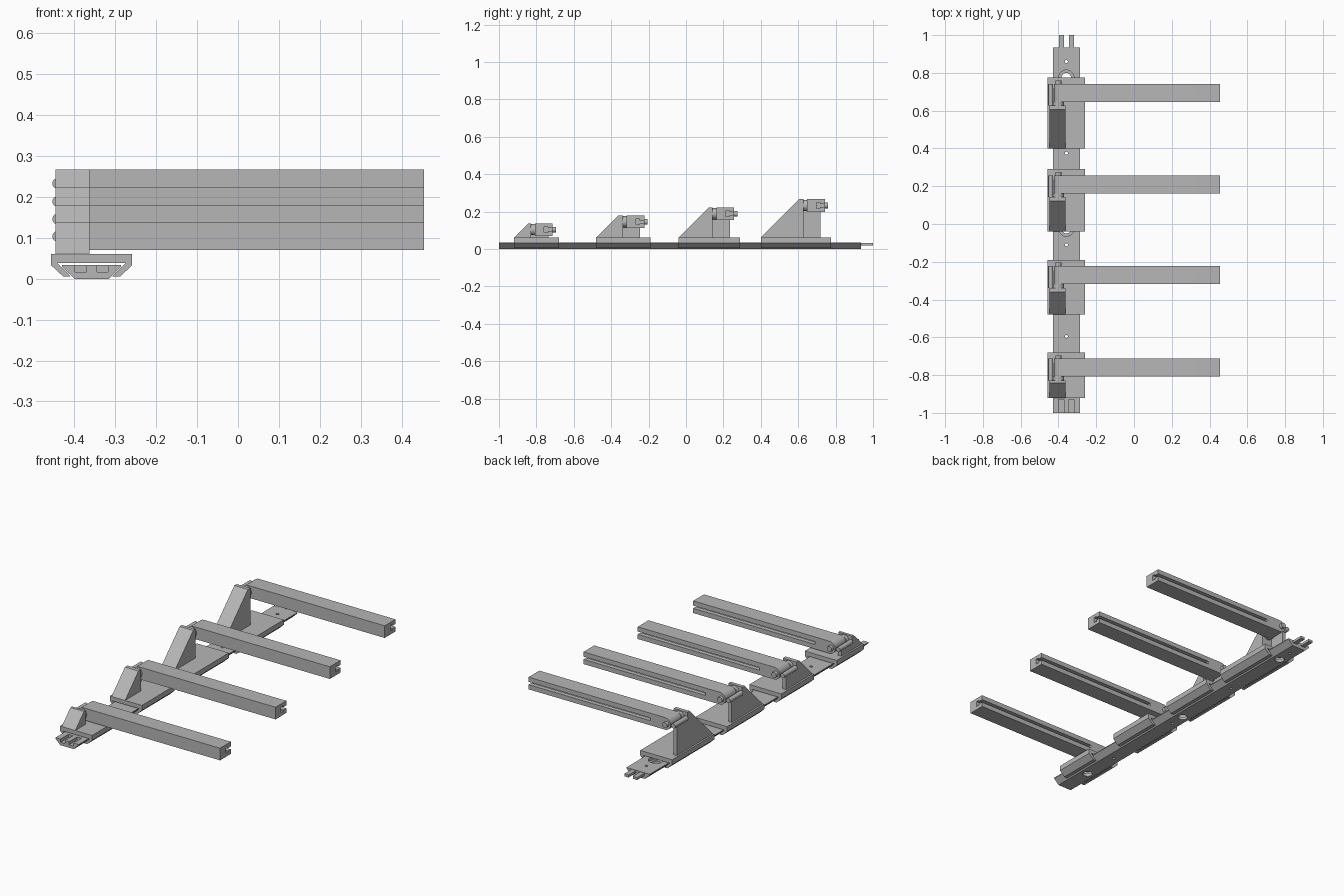
import bpy, bmesh, math
from mathutils import Vector

cube = bpy.data.objects.get("Cube")
if cube:
    bpy.data.objects.remove(cube, do_unlink=True)

grey = bpy.data.materials.new("plain_grey")
grey.use_nodes = True
grey.diffuse_color = (0.47, 0.47, 0.47, 1)
bsdf = next(n for n in grey.node_tree.nodes if n.type == 'BSDF_PRINCIPLED')
bsdf.inputs["Base Color"].default_value = grey.diffuse_color

RAIL_X = -0.358      # centre line of the rail
BASE_TOP = 0.061     # top of the sliding bases
PIVOT_X = -0.40      # hinge axis of the arms
ARM_H = 0.068

# How a profile's two coordinates and the extrusion map to x, y, z
AXES = {
    'x': lambda u, v, t: Vector((t, u, v)),
    'y': lambda u, v, t: Vector((u, t, v)),
    'z': lambda u, v, t: Vector((u, v, t)),
}


def prism(name, points, axis, start, end):
    """Extrude a closed profile along an axis."""
    place = AXES[axis]
    bm = bmesh.new()
    a = [bm.verts.new(place(u, v, start)) for u, v in points]
    b = [bm.verts.new(place(u, v, end)) for u, v in points]
    bm.faces.new(a)
    bm.faces.new(b)
    for i in range(len(a)):
        j = (i + 1) % len(a)
        bm.faces.new((a[i], a[j], b[j], b[i]))
    bmesh.ops.recalc_face_normals(bm, faces=bm.faces)
    mesh = bpy.data.meshes.new(name)
    bm.to_mesh(mesh)
    bm.free()
    mesh.materials.append(grey)
    obj = bpy.data.objects.new(name, mesh)
    bpy.context.collection.objects.link(obj)
    return obj


def box(name, x0, x1, y0, y1, z0, z1):
    return prism(name, [(x0, y0), (x1, y0), (x1, y1), (x0, y1)], 'z', z0, z1)


def arc(u, v, r, a0, a1, steps):
    angles = [math.radians(a0 + (a1 - a0) * i / steps) for i in range(steps + 1)]
    return [(u + r * math.cos(a), v + r * math.sin(a)) for a in angles]


def rod(name, axis, u, v, r, start, end, sides=24):
    return prism(name, arc(u, v, r, 0, 360, sides)[:-1], axis, start, end)


def activate(obj):
    bpy.ops.object.select_all(action='DESELECT')
    obj.select_set(True)
    bpy.context.view_layer.objects.active = obj


def smooth(obj):
    activate(obj)
    bpy.ops.object.shade_smooth_by_angle(angle=math.radians(30))


def cut(obj, cutters):
    """Subtract the cutters from the part and discard them."""
    activate(obj)
    for c in cutters:
        c.hide_render = True
        mod = obj.modifiers.new("cut", 'BOOLEAN')
        mod.operation = 'DIFFERENCE'
        mod.solver = 'EXACT'
        mod.object = c
        bpy.ops.object.modifier_apply(modifier=mod.name)
        bpy.data.objects.remove(c, do_unlink=True)


def mirrored(half):
    """Complete a right-hand half profile about the rail centre line."""
    return ([(RAIL_X + u, v) for u, v in half]
            + [(RAIL_X - u, v) for u, v in reversed(half)])


# Dovetail rail with sockets, mounting holes and counterbores
rail = prism("rail", mirrored([(0.042, 0), (0.072, 0.029), (0.072, 0.034)]),
             'y', -1, 0.935)
cutters = []
for side in (-1, 1):
    x = RAIL_X + side * 0.0265
    cutters.append(box("socket_cutter", x - 0.014, x + 0.014, -1.1, -0.93, 0.016, 0.1))
for y in (0.86, 0.375, -0.11, -0.595):
    cutters.append(rod("screw_hole_cutter", 'z', RAIL_X, y, 0.008, -0.1, 0.1, 16))
for y in (0.775, -0.025, -0.81):
    cutters.append(rod("bore_cutter", 'z', RAIL_X, y, 0.04, 0.016, 0.1, 32))
    cutters.append(rod("hole_cutter", 'z', RAIL_X, y, 0.025, -0.1, 0.1, 32))
cut(rail, cutters)
smooth(rail)

# Joining prongs at the back end of the rail
for side, label in ((-1, "right"), (1, "left")):
    x = RAIL_X + side * 0.0265
    box(label + "_prong", x - 0.013, x + 0.013, 0.92, 1, 0.018, 0.032)

# Four stations, each taller than the one in front
base_half = [(0.05, 0.005), (0.083, 0.038), (0, 0.038)]
outer_half = [(0.069, 0.005), (0.099, 0.033), (0.099, BASE_TOP)]
stations = [(-0.92, -0.68, 0.138), (-0.48, -0.19, 0.180),
            (-0.04, 0.29, 0.223), (0.40, 0.775, 0.267)]

for n, (y0, y1, top) in enumerate(stations, 1):
    tag = f"_{n}"
    mid = top - ARM_H / 2
    arm0, arm1 = y1 - 0.128, y1 - 0.033
    back = arm0 - 0.02

    # Sliding base wrapping the dovetail
    inner = [(RAIL_X + u, v) for u, v in base_half[:2]]
    outer = [(RAIL_X + u, v) for u, v in outer_half]
    flip = lambda pts: [(2 * RAIL_X - u, v) for u, v in pts]
    prism("sliding_base" + tag,
          inner[::-1] + outer + flip(outer)[::-1] + flip(inner), 'y', y0, y1)

    # Sloped support with a thin cheek behind it
    slope_end = y0 + top - BASE_TOP
    prism("support_wedge" + tag,
          [(y0, BASE_TOP), (back, BASE_TOP), (back, top), (slope_end, top)],
          'x', -0.447, -0.363)
    box("support_cheek" + tag, -0.447, -0.427, back, y1 - 0.055, BASE_TOP, mid)

    # Arm with a rounded hinge end and a T slot along its back
    arm = prism("arm" + tag,
                arc(PIVOT_X + 0.01, mid, ARM_H / 2, 90, 270, 12)
                + [(0.455, mid - ARM_H / 2), (0.455, mid + ARM_H / 2)],
                'y', arm0, arm1)
    half = [(arm1 + 0.05, 0.008), (arm1 - 0.025, 0.008),
            (arm1 - 0.025, 0.015), (arm1 - 0.045, 0.015)]
    slot = [(y, mid + h) for y, h in half] + [(y, mid - h) for y, h in half[::-1]]
    cut(arm, [prism("slot_cutter", slot, 'x', -0.30, 0.6)])
    smooth(arm)

    # Hinge spacer, pin and latch rod
    smooth(rod("hinge_spacer" + tag, 'y', PIVOT_X, mid, 0.03, back, arm0))
    smooth(rod("hinge_pin" + tag, 'y', PIVOT_X, mid, 0.015, back, y1 - 0.015))
    smooth(rod("latch_rod" + tag, 'y', -0.441, mid, 0.013, back, arm1))
